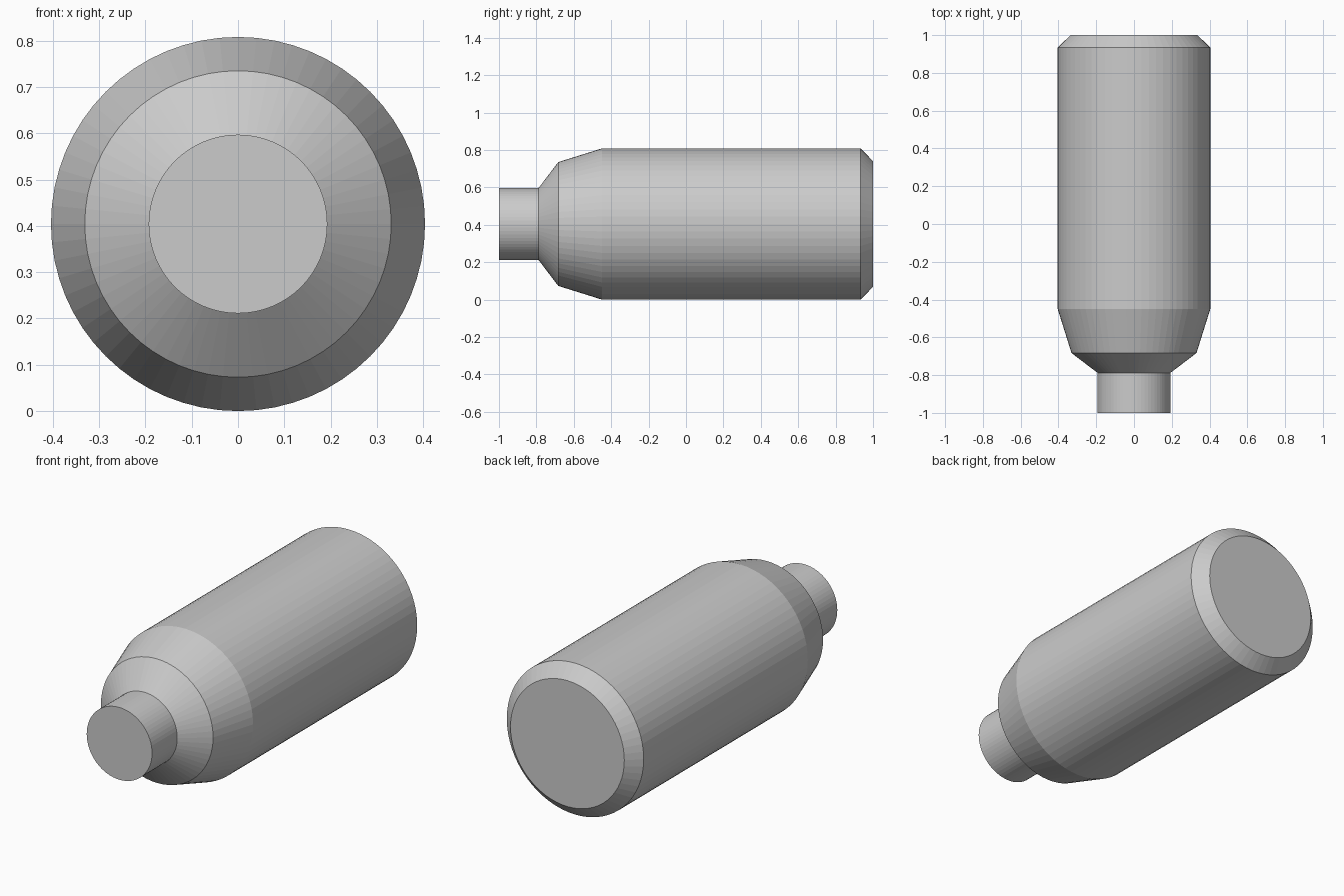
import bpy, bmesh, math

if "Cube" in bpy.data.objects:
    bpy.data.objects.remove(bpy.data.objects["Cube"])

SIDES = 64
AXIS_Z = 0.404

grey = bpy.data.materials.new("plain_grey")
grey.diffuse_color = (0.6, 0.6, 0.6, 1)
grey.use_nodes = True
grey.node_tree.nodes["Principled BSDF"].inputs["Base Color"].default_value = grey.diffuse_color


def lathe(name, profile):
    """Revolve (y, radius) points around the lengthwise axis, with closed ends."""
    bm = bmesh.new()
    rings = []
    for y, r in profile:
        ring = []
        for i in range(SIDES):
            a = 2 * math.pi * i / SIDES
            ring.append(bm.verts.new((r * math.cos(a), y, AXIS_Z + r * math.sin(a))))
        rings.append(ring)
    for a, b in zip(rings, rings[1:]):
        for i in range(SIDES):
            j = (i + 1) % SIDES
            bm.faces.new((a[i], a[j], b[j], b[i]))
    bm.faces.new(rings[0])
    bm.faces.new(rings[-1])
    bmesh.ops.recalc_face_normals(bm, faces=bm.faces)
    mesh = bpy.data.meshes.new(name)
    bm.to_mesh(mesh)
    bm.free()
    mesh.materials.append(grey)
    obj = bpy.data.objects.new(name, mesh)
    bpy.context.collection.objects.link(obj)
    return obj


# Bottle lying on its side: neck, two-step shoulder, body, chamfered base
lathe("bottle", [
    (-1.0, 0.193), (-0.788, 0.193),
    (-0.683, 0.331), (-0.45, 0.404),
    (0.934, 0.404), (1.0, 0.336),
])
